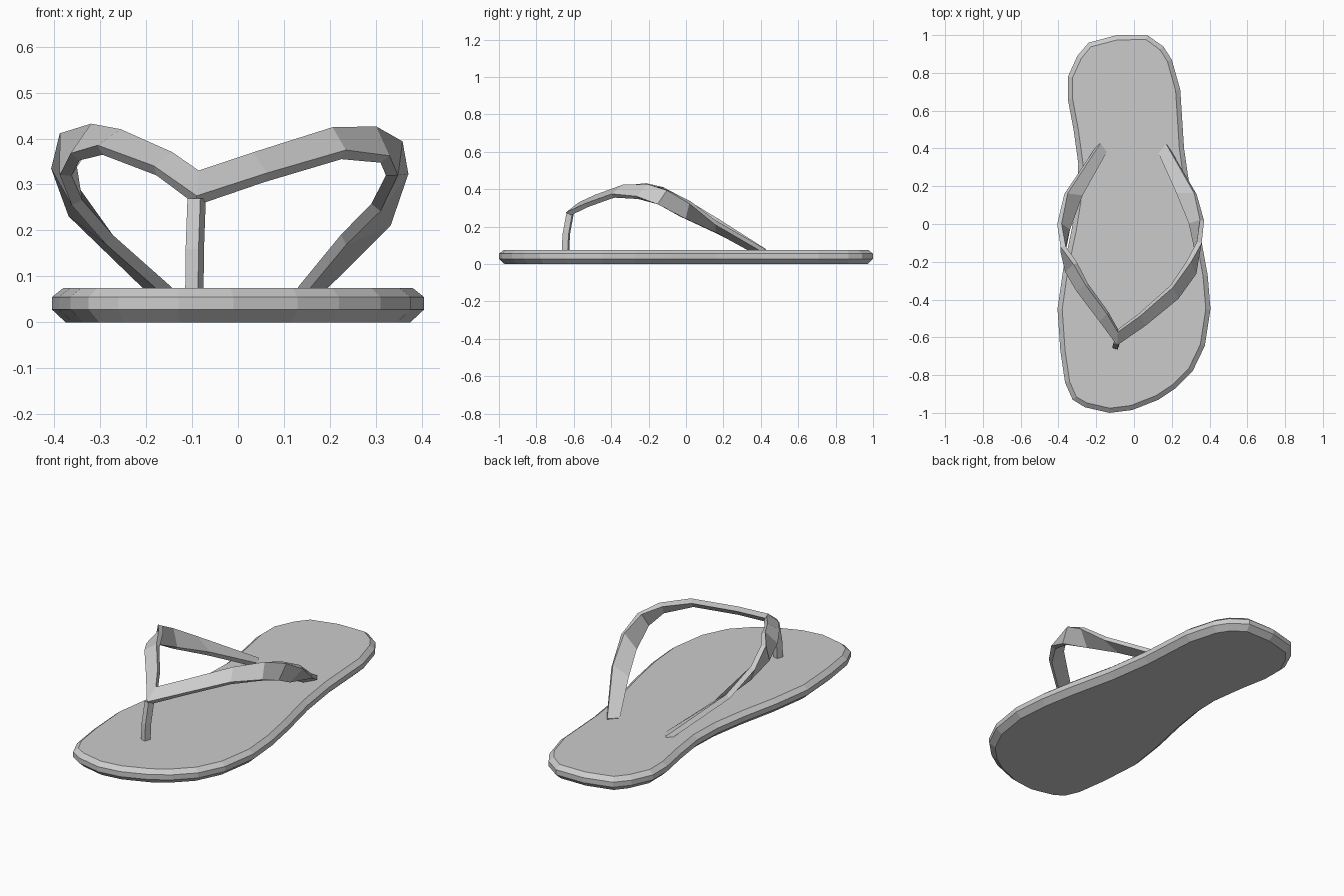
import bpy
import bmesh
from mathutils import Vector

default_cube = bpy.data.objects.get("Cube")
if default_cube:
    bpy.data.objects.remove(default_cube, do_unlink=True)


def make_material(name, colour):
    material = bpy.data.materials.new(name)
    material.use_nodes = True
    material.diffuse_color = colour
    shader = material.node_tree.nodes["Principled BSDF"]
    shader.inputs["Base Color"].default_value = colour
    return material


grey = make_material("plain grey", (0.6, 0.6, 0.6, 1))


def finish(name, bm):
    """Turn a bmesh into a flat shaded object with outward normals."""
    bmesh.ops.recalc_face_normals(bm, faces=bm.faces)
    mesh = bpy.data.meshes.new(name)
    bm.to_mesh(mesh)
    bm.free()
    mesh.materials.append(grey)
    obj = bpy.data.objects.new(name, mesh)
    bpy.context.collection.objects.link(obj)
    return obj


def bridge_rings(bm, lower, upper):
    count = len(lower)
    for i in range(count):
        j = (i + 1) % count
        bm.faces.new((lower[i], lower[j], upper[j], upper[i]))


def loft(name, sections):
    """Skin a stack of closed sections and cap both ends."""
    bm = bmesh.new()
    rings = [[bm.verts.new(point) for point in section] for section in sections]
    for lower, upper in zip(rings, rings[1:]):
        bridge_rings(bm, lower, upper)
    bm.faces.new(rings[0])
    bm.faces.new(rings[-1])
    return finish(name, bm)


def inset_outline(outline, amount, z):
    """Shift a counter-clockwise outline inwards and lift it to height z."""
    section = []
    for i, point in enumerate(outline):
        along = outline[(i + 1) % len(outline)] - outline[i - 1]
        inward = Vector((-along.y, along.x)).normalized()
        section.append((point + inward * amount).to_3d() + Vector((0, 0, z)))
    return section


# Sole: foot outline, counter-clockwise from the middle of the heel
outline = [Vector(p) for p in (
    (-.09, 1), (-.24, .96), (-.3, .89), (-.35, .78), (-.35, .66),
    (-.32, .5), (-.295, .32), (-.3, .16), (-.33, -.03), (-.375, -.24),
    (-.405, -.45), (-.39, -.67), (-.365, -.84), (-.325, -.93), (-.26, -.97),
    (-.13, -1), (-.01, -.985), (.13, -.93), (.22, -.87), (.31, -.78),
    (.375, -.645), (.405, -.45), (.39, -.27), (.355, -.08), (.3, .16),
    (.265, .4), (.245, .71), (.2, .87), (.155, .94), (.07, 1))]
sole_profile = ((.03, 0), (0, .028), (0, .055), (.025, .075))
loft("sole", [inset_outline(outline, amount, z) for amount, z in sole_profile])

# Strap: pairs of lower and upper edge points, from the toe joint to each anchor
joint = [((-.09, -.635, .265), (-.085, -.565, .32))]
right_side = [
    ((-.18, -.51, .33), (-.14, -.47, .36)),
    ((-.3, -.35, .375), (-.25, -.32, .41)),
    ((-.355, -.25, .36), (-.31, -.21, .425)),
    ((-.375, -.15, .32), (-.375, -.12, .41)),
    ((-.35, -.03, .26), (-.395, 0, .34)),
    ((-.28, .15, .18), (-.36, .16, .24)),
    ((-.15, .38, .065), (-.185, .425, .07))]
left_side = [
    ((.06, -.53, .315), (.03, -.48, .36)),
    ((.23, -.39, .365), (.2, -.33, .415)),
    ((.32, -.26, .355), (.29, -.2, .42)),
    ((.335, -.15, .32), (.345, -.1, .395)),
    ((.3, 0, .25), (.36, .02, .33)),
    ((.23, .16, .18), (.325, .16, .22)),
    ((.135, .37, .065), (.175, .42, .07))]

bm = bmesh.new()
pairs = [[bm.verts.new(point) for point in pair]
         for pair in right_side[::-1] + joint + left_side]
for (low_a, high_a), (low_b, high_b) in zip(pairs, pairs[1:]):
    bm.faces.new((low_a, low_b, high_b, high_a))
strap = finish("strap", bm)
thickness = strap.modifiers.new("thickness", "SOLIDIFY")
thickness.thickness = .025
thickness.offset = 0
thickness.use_even_offset = True

# Toe post: slightly turned bar leaning back up to the strap joint
def post_section(x, y, z):
    corners = ((-.02, -.012), (.008, -.02), (.02, .012), (-.008, .02))
    return [(x + dx, y + dy, z) for dx, dy in corners]


loft("toe_post", [post_section(-.095, -.645, .06),
                  post_section(-.094, -.64, .16),
                  post_section(-.09, -.62, .27)])
